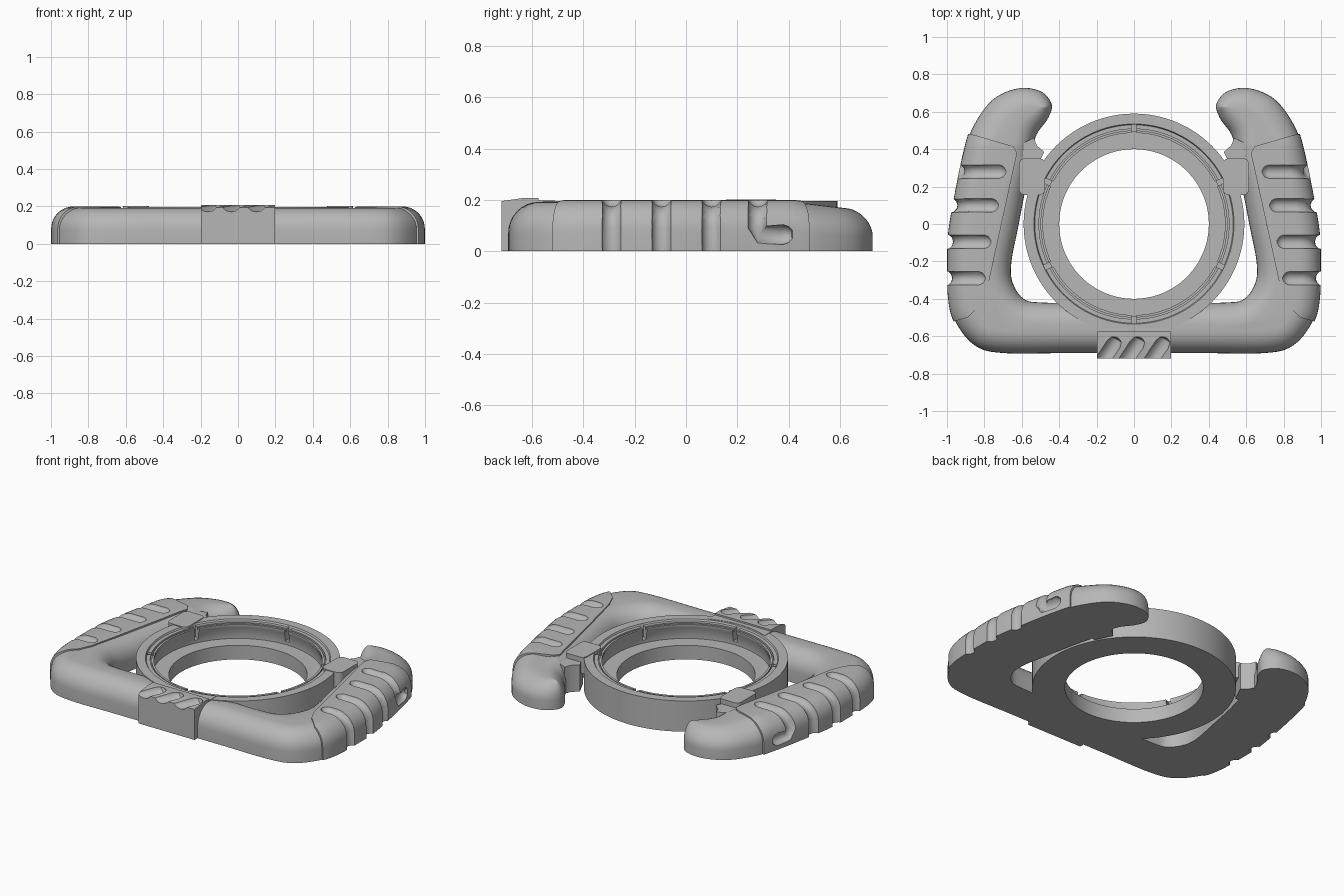
import bpy, bmesh
from math import sin, cos, pi, radians
from mathutils import Vector, Matrix

cube = bpy.data.objects.get("Cube")
if cube:
    bpy.data.objects.remove(cube, do_unlink=True)

grey = bpy.data.materials.new("plain grey")
grey.use_nodes = True
grey.diffuse_color = (0.47, 0.47, 0.47, 1)
grey.node_tree.nodes["Principled BSDF"].inputs["Base Color"].default_value = grey.diffuse_color


def finish(bm, name):
    bmesh.ops.remove_doubles(bm, verts=bm.verts, dist=1e-5)
    bmesh.ops.recalc_face_normals(bm, faces=bm.faces)
    mesh = bpy.data.meshes.new(name)
    bm.to_mesh(mesh)
    bm.free()
    mesh.materials.clear()
    mesh.materials.append(grey)
    obj = bpy.data.objects.new(name, mesh)
    bpy.context.collection.objects.link(obj)
    return obj


def activate(obj):
    bpy.ops.object.select_all(action="DESELECT")
    obj.select_set(True)
    bpy.context.view_layer.objects.active = obj


def boolean(obj, other, operation="DIFFERENCE"):
    mod = obj.modifiers.new("cut", "BOOLEAN")
    mod.operation, mod.object, mod.solver = operation, other, "EXACT"
    activate(obj)
    bpy.ops.object.modifier_apply(modifier=mod.name)


def add_prism(bm, points, low, high):
    rings = [[bm.verts.new((x, y, z)) for x, y in points] for z in (low, high)]
    bm.faces.new(rings[0])
    bm.faces.new(rings[1])
    for i in range(len(points)):
        j = (i + 1) % len(points)
        bm.faces.new((rings[0][i], rings[0][j], rings[1][j], rings[1][i]))


def lathe(profile, name, steps=96):
    bm = bmesh.new()
    rings = [[bm.verts.new((r * cos(a), r * sin(a), z)) for r, z in profile]
             for a in (2 * pi * k / steps for k in range(steps))]
    for k in range(steps):
        p, q = rings[k], rings[(k + 1) % steps]
        for i in range(len(profile)):
            j = (i + 1) % len(profile)
            bm.faces.new((p[i], q[i], q[j], p[j]))
    return finish(bm, name)


# Half outline of the handle frame, mirrored and smoothed
half = [(0, -.69), (.35, -.69), (.7, -.69), (.85, -.65), (.95, -.53), (.985, -.4),
        (.99, -.2), (.985, -.05), (.95, .16), (.9, .4), (.855, .53), (.755, .665),
        (.62, .725), (.5, .71), (.44, .64), (.46, .565), (.52, .48), (.54, .4),
        (.55, .3), (.585, .16), (.62, -.02), (.655, -.2), (.65, -.31), (.59, -.4),
        (.49, -.42), (.25, -.42), (0, -.42)]
control = [Vector(p) for p in half + [(-x, y) for x, y in reversed(half[1:-1])]]


def smooth_loop(pts, steps=6):
    out = []
    n = len(pts)
    for i in range(n):
        a, b, c, d = (pts[(i + k) % n] for k in (-1, 0, 1, 2))
        for s in range(steps):
            t = s / steps
            out.append(0.5 * (2 * b + (c - a) * t + (2 * a - 5 * b + 4 * c - d) * t * t
                              + (3 * b - a - 3 * c + d) * t ** 3))
    return out


outline = smooth_loop(control)
count = len(outline)
normals, insets = [], []
for i, p in enumerate(outline):
    t = (outline[(i + 1) % count] - outline[i - 1]).normalized()
    n = Vector((-t.y, t.x))
    normals.append(n)
    # Rounding radius, limited by the largest circle that fits inside here
    r = .12 + .06 * min(1, max(0, (p.y - .45) / .2))
    for q in outline:
        d = q - p
        if d.dot(n) > 1e-5:
            r = min(r, .85 * d.length_squared / (2 * d.dot(n)))
    insets.append(r)
for _ in range(4):
    insets = [(insets[i - 1] + insets[i] + insets[(i + 1) % count]) / 3 for i in range(count)]


def frame_solid(name, grow, height, levels=8):
    bm = bmesh.new()
    shape = [(0, 0)]
    for k in range(levels + 1):
        a = k / levels * pi / 2
        shape.append((1 - cos(a), height - .12 * (1 - sin(a))))
    rings = [[bm.verts.new((*(p + n * (r * f - grow)), z))
              for p, n, r in zip(outline, normals, insets)] for f, z in shape]
    for p, q in zip(rings, rings[1:]):
        for i in range(count):
            j = (i + 1) % count
            bm.faces.new((p[i], p[j], q[j], q[i]))
    bm.faces.new(rings[0])
    bm.faces.new(rings[-1])
    # The horns slope down towards the back
    bmesh.ops.bisect_plane(bm, geom=bm.verts[:] + bm.edges[:] + bm.faces[:],
                           plane_co=(0, .42, 0), plane_no=(0, 1, 0))
    for v in bm.verts:
        v.co.z -= .12 * max(0, v.co.y - .42) * v.co.z / height
    return finish(bm, name)


frame = frame_solid("handle_frame", 0, .192)
pads = frame_solid("grip_pads", .009, .2)

# Region of the raised grip pads
bm = bmesh.new()
region = [(.625, .38), (.645, .415), (.85, .475), (1.1, .52), (1.1, -.56),
          (.89, -.5), (.82, -.43), (.785, -.35)]
for s in (1, -1):
    add_prism(bm, [(s * x, y) for x, y in region], -.1, .3)
pad_region = finish(bm, "pad_region")
boolean(pads, pad_region, "INTERSECT")

# Opening for the ring
opening = lathe([(.01, -.1), (.55, -.1), (.55, .3), (.01, .3)], "opening")
bm = bmesh.new()
add_prism(bm, [(.55 * cos(k * pi / 48), .55 * sin(k * pi / 48)) for k in range(96)], -.1, .3)
bpy.data.objects.remove(opening, do_unlink=True)
opening = finish(bm, "opening")
boolean(frame, opening)


def tube_set(name, paths, radius):
    curve = bpy.data.curves.new(name, "CURVE")
    curve.dimensions = "3D"
    curve.bevel_depth = radius
    curve.bevel_resolution = 4
    curve.use_fill_caps = True
    for path in paths:
        spline = curve.splines.new("POLY")
        spline.points.add(len(path) - 1)
        for point, (x, y, z, size) in zip(spline.points, path):
            point.co = (x, y, z, 1)
            point.radius = size
    obj = bpy.data.objects.new(name, curve)
    bpy.context.collection.objects.link(obj)
    bpy.context.view_layer.update()
    mesh = bpy.data.meshes.new_from_object(obj.evaluated_get(bpy.context.evaluated_depsgraph_get()))
    bpy.data.objects.remove(obj, do_unlink=True)
    bm = bmesh.new()
    bm.from_mesh(mesh)
    return finish(bm, name)


# Finger grooves over the top and down the side; the rear one turns into a slot
paths = []
for s in (1, -1):
    for y, inner, outer in ((-.29, .83, .995), (-.095, .80, .99), (.1, .76, .967), (.28, .72, .93)):
        path = [(inner - .035, y, .212, .35), (inner - .02, y, .212, .8), (inner, y, .212, 1),
                (outer - .09, y, .212, 1), (outer - .035, y, .19, 1), (outer, y, .15, 1),
                (outer + .015, y, .1, 1)]
        if y > .2:
            path += [(outer + .01, y + .02, .065, 1), (outer - .015, y + .1, .065, 1),
                     (outer - .022, y + .12, .065, .8), (outer - .026, y + .135, .065, .4)]
        else:
            path.append((outer + .018, y, -.05, 1))
        paths.append([(s * x, *rest) for x, *rest in path])
grooves = tube_set("grooves", paths, .04)
boolean(frame, grooves)
boolean(pads, grooves)

# Stepped ring with a recessed floor and a thin retaining lip
ring = lathe([(.4, 0), (.59, 0), (.59, .196), (.535, .196), (.53, .186), (.508, .186),
              (.508, .165), (.5, .165), (.5, .182), (.487, .182), (.487, .165),
              (.494, .155), (.494, .09), (.4, .09)], "lens_ring", 128)
bm = bmesh.new()
for angle in (26, 90, 154, 206, 270, 334):
    place = Matrix.Rotation(radians(angle), 4, "Z") @ Matrix.Translation((.505, 0, .2))
    bmesh.ops.create_cube(bm, size=1, matrix=place @ Matrix.Diagonal((.055, .028, .18, 1)))
notches = finish(bm, "notches")
boolean(ring, notches)

# Front block with a ramped top and slanted scoops
bm = bmesh.new()
add_prism(bm, [(-.72, 0), (-.575, 0), (-.575, .208), (-.63, .208), (-.72, .195)], -.198, .198)
for v in bm.verts:
    v.co = Vector((v.co.z, v.co.x, v.co.y))
block = finish(bm, "front_block")
scoops = tube_set("scoops", [[(x - .05, -.74, .212, 1), (x + .015, -.645, .215, 1),
                              (x + .03, -.62, .218, .8), (x + .035, -.61, .22, .4)]
                             for x in (-.125, .0, .135)], .042)
boolean(block, scoops)
boolean(frame, scoops)

# Neck between ring and front block
bm = bmesh.new()
add_prism(bm, [(-.2, -.51), (-.2, -.575), (-.1, -.597), (0, -.605), (.1, -.597), (.2, -.575),
               (.2, -.51), (.1, -.54), (0, -.55), (-.1, -.54)], 0, .198)
neck = finish(bm, "ring_neck")

# Webs and rounded clips joining ring and handles
parts = [frame, pads, ring, block, neck]
for s, side in ((1, "left"), (-1, "right")):
    bm = bmesh.new()
    add_prism(bm, [(s * x, y) for x, y in
                   ((.535, .46), (.52, .42), (.48, .385), (.53, .28), (.62, .3), (.62, .42))], 0, .17)
    parts.append(finish(bm, side + "_web"))
    bm = bmesh.new()
    bmesh.ops.create_cube(bm, size=1, matrix=Matrix.Translation((s * .545, .253, .15))
                          @ Matrix.Diagonal((.14, .195, .102, 1)))
    upright = [e for e in bm.edges if abs(e.verts[0].co.z - e.verts[1].co.z) > .05]
    bmesh.ops.bevel(bm, geom=upright, offset=.03, segments=4, profile=.5, affect="EDGES")
    parts.append(finish(bm, side + "_clip"))

for helper in (pad_region, opening, grooves, notches, scoops):
    bpy.data.objects.remove(helper, do_unlink=True)
for obj in parts:
    activate(obj)
    bpy.ops.object.shade_smooth_by_angle(angle=radians(35))
